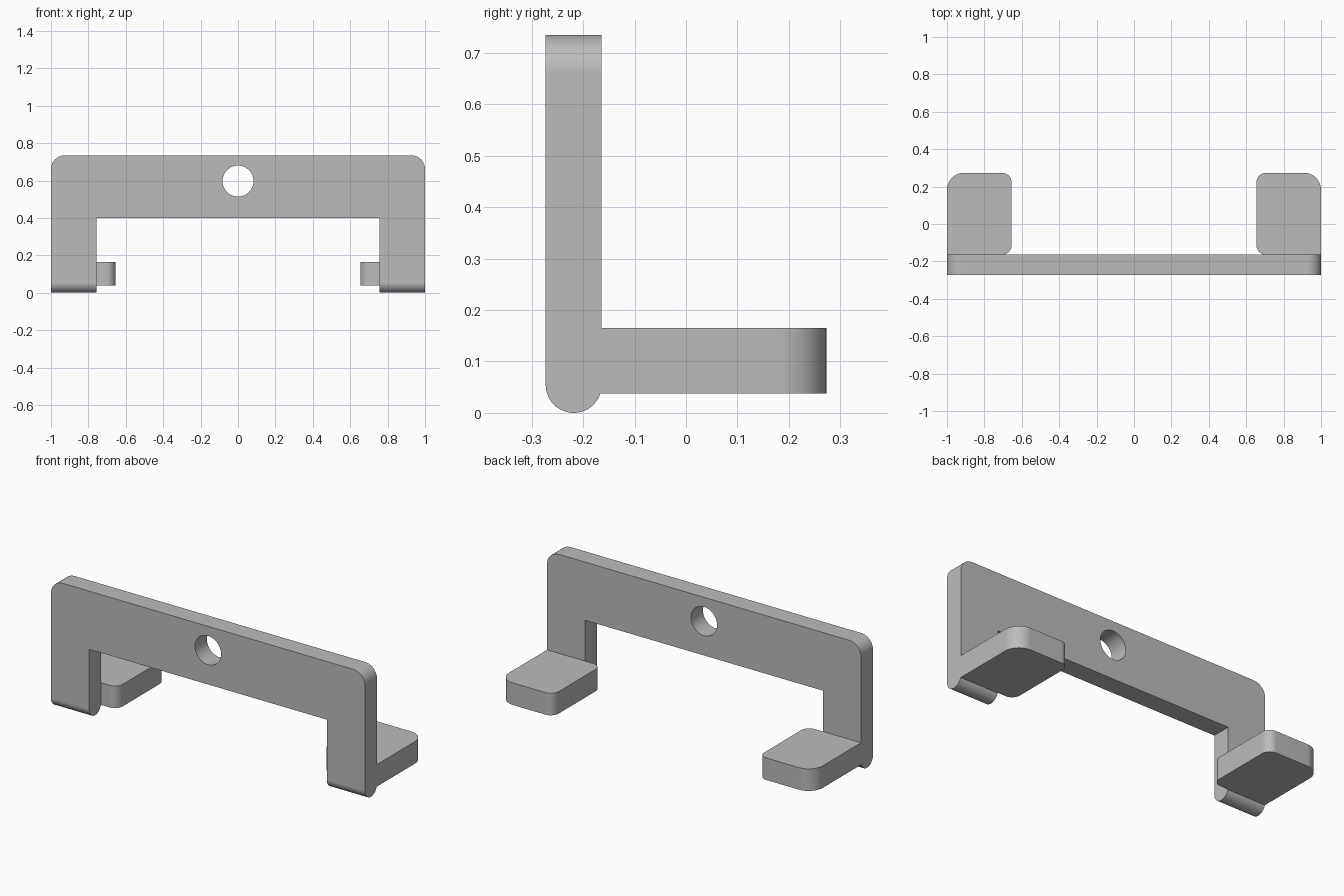
import bpy
import bmesh
from math import cos, sin, tan, pi
from mathutils import Vector

cube = bpy.data.objects.get("Cube")
if cube:
    bpy.data.objects.remove(cube, do_unlink=True)

grey = bpy.data.materials.new("plain grey")
grey.use_nodes = True
GREY = (0.5, 0.5, 0.5, 1)
grey.diffuse_color = GREY
grey.node_tree.nodes["Principled BSDF"].inputs["Base Color"].default_value = GREY


def rounded(corners, steps=14):
    """Outline from (u, v, radius) corners, each radius turned into an arc."""
    out = []
    for i, (u, v, r) in enumerate(corners):
        p = Vector((u, v))
        if r == 0:
            out.append(p)
            continue
        a = (Vector(corners[i - 1][:2]) - p).normalized()
        b = (Vector(corners[(i + 1) % len(corners)][:2]) - p).normalized()
        half = a.angle(b) / 2
        centre = p + (a + b).normalized() * r / sin(half)
        start = p + a * r / tan(half) - centre
        end = p + b * r / tan(half) - centre
        sweep = pi - 2 * half
        for k in range(steps + 1):
            t = k / steps
            out.append(centre + (start * sin((1 - t) * sweep) + end * sin(t * sweep)) / sin(sweep))
    return out


def prism(name, outline, axis, low, high):
    """Extrude a 2D outline along an axis, between two heights."""
    place = {
        "x": lambda u, v, h: (h, u, v),
        "y": lambda u, v, h: (u, h, v),
        "z": lambda u, v, h: (u, v, h),
    }[axis]
    bm = bmesh.new()
    face = bm.faces.new([bm.verts.new(place(u, v, low)) for u, v in outline])
    grown = bmesh.ops.extrude_face_region(bm, geom=[face], use_keep_orig=True)
    moved = [g for g in grown["geom"] if isinstance(g, bmesh.types.BMVert)]
    bmesh.ops.translate(bm, verts=moved, vec=place(0, 0, high - low))
    bmesh.ops.recalc_face_normals(bm, faces=bm.faces)
    mesh = bpy.data.meshes.new(name)
    bm.to_mesh(mesh)
    bm.free()
    obj = bpy.data.objects.new(name, mesh)
    obj.data.materials.append(grey)
    bpy.context.collection.objects.link(obj)
    return obj


def combine(target, tool, operation):
    """Apply a boolean and remove the helper."""
    mod = target.modifiers.new(operation, "BOOLEAN")
    mod.operation = operation
    mod.solver = "EXACT"
    mod.object = tool
    bpy.context.view_layer.objects.active = target
    bpy.ops.object.modifier_apply(modifier=mod.name)
    bpy.data.objects.remove(tool, do_unlink=True)


FRONT, REAR, BACK = -0.273, -0.164, 0.273
TOP, BAR, LEG = 0.735, 0.4, 0.757
MID, ROUND = (FRONT + REAR) / 2, (REAR - FRONT) / 2

# Upright plate: crossbar and two legs
plate = rounded([(-1, 0, 0), (-LEG, 0, 0), (-LEG, BAR, 0), (LEG, BAR, 0),
                 (LEG, 0, 0), (1, 0, 0), (1, TOP, 0.075), (-1, TOP, 0.075)])
bracket = prism("bracket", plate, "y", FRONT, REAR)

# Half-round lower ends of the legs
side = [(MID + ROUND * cos(pi + pi * k / 28), ROUND + ROUND * sin(pi + pi * k / 28))
        for k in range(29)] + [(REAR, 1), (FRONT, 1)]
combine(bracket, prism("side_shape", side, "x", -1.2, 1.2), "INTERSECT")

# Mounting hole
hole = [(0.083 * cos(2 * pi * k / 56), 0.597 + 0.083 * sin(2 * pi * k / 56)) for k in range(56)]
combine(bracket, prism("hole_cutter", hole, "y", -0.5, 0.1), "DIFFERENCE")

# Rounded feet reaching back, rooted in the legs
for s in (-1, 1):
    foot = rounded([(s * 0.655, REAR, 0.05), (s * LEG, REAR, 0), (s * LEG, MID, 0),
                    (s, MID, 0), (s, BACK, 0.09), (s * 0.655, BACK, 0.05)])
    combine(bracket, prism("foot", foot, "z", 0.038, 0.165), "UNION")

# Smooth the curves and keep the flat faces crisp
bpy.ops.object.select_all(action="DESELECT")
bracket.select_set(True)
bpy.context.view_layer.objects.active = bracket
bpy.ops.object.shade_smooth_by_angle(angle=0.5)
bracket.modifiers.new("flat_faces", "WEIGHTED_NORMAL").keep_sharp = True
